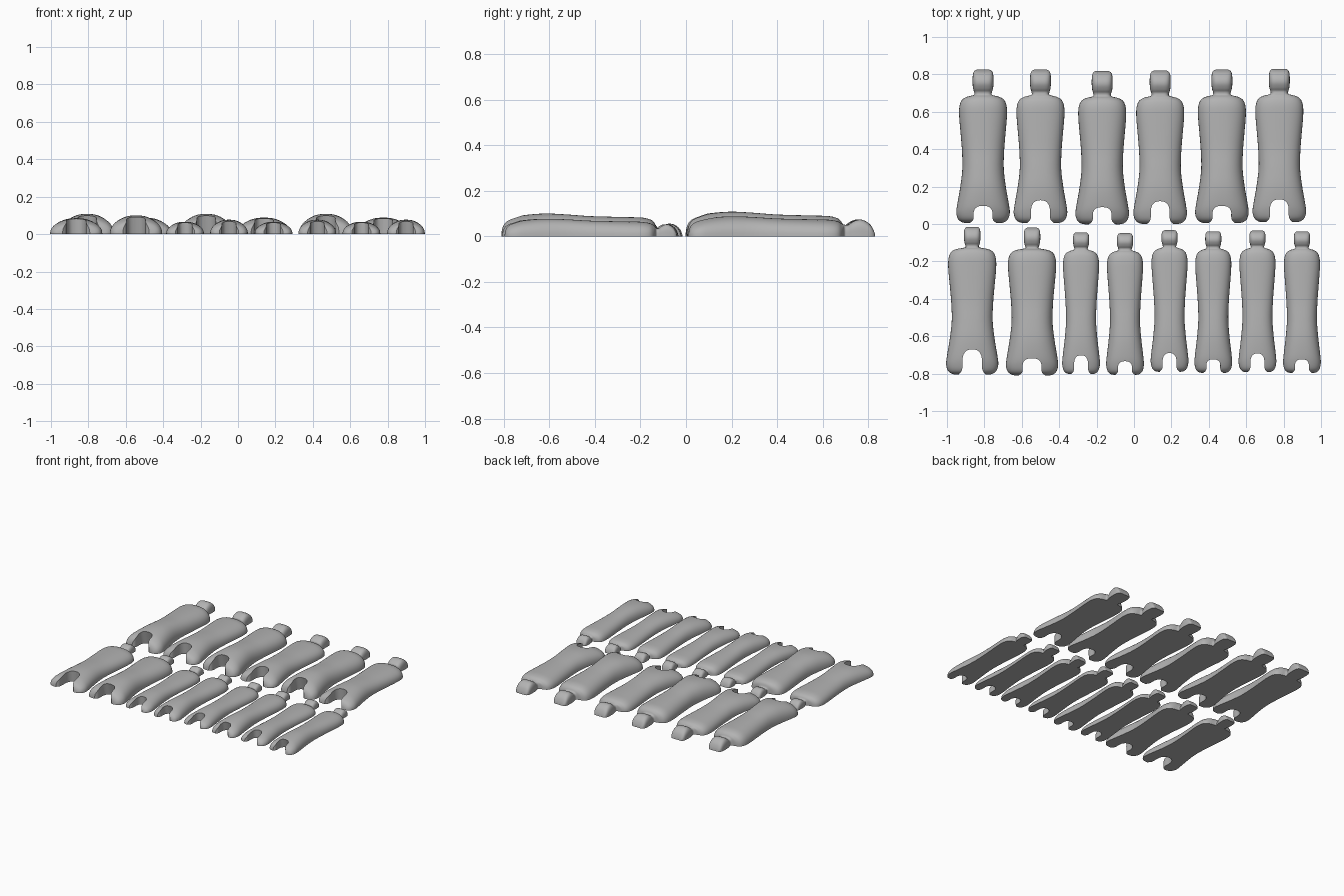
import bpy, bmesh, math
from mathutils import Vector

if "Cube" in bpy.data.objects:
    bpy.data.objects.remove(bpy.data.objects["Cube"])

grey = bpy.data.materials.new("plain grey")
grey.use_nodes = True
COLOUR = (0.45, 0.45, 0.45, 1)
grey.diffuse_color = COLOUR
grey.node_tree.nodes["Principled BSDF"].inputs["Base Color"].default_value = COLOUR

# Stations: position along the part, half width, height (fractions)
BODY = [(0, .62, .05), (.006, .78, .4), (.03, .93, .66), (.08, 1, .82), (.15, .96, .93),
        (.28, .85, 1), (.42, .77, .96), (.56, .78, .89), (.7, .83, .86), (.83, .88, .84),
        (.91, .87, .82), (.96, .78, .74), (.985, .6, .62)]
HEAD = [(0, .88, .7), (.12, .86, .68), (.25, .95, .85), (.45, 1, 1), (.65, 1, .95),
        (.85, .95, .68), (.96, .8, .32), (1, .6, .03)]
NOTCH = [(1.9, -.3), (1.45, -.02), (1.12, .12), (1, .3), (1, .6), (.85, .82), (.5, .96), (0, 1)]


def smooth_path(points, steps=4):
    """Catmull-Rom curve through the points."""
    pts = [Vector(p) for p in points]
    out = []
    for i in range(len(pts) - 1):
        a, b, c, d = pts[max(i - 1, 0)], pts[i], pts[i + 1], pts[min(i + 2, len(pts) - 1)]
        for k in range(steps):
            t = k / steps
            out.append(.5 * (2 * b + (c - a) * t + (2 * a - 5 * b + 4 * c - d) * t * t
                             + (3 * b - a - 3 * c + d) * t ** 3))
    return out + [pts[-1]]


def skin(name, rings):
    """Closed mesh through equal rings of points."""
    bm = bmesh.new()
    loops = [[bm.verts.new(p) for p in ring] for ring in rings]
    n = len(loops[0])
    for a, b in zip(loops, loops[1:]):
        for i in range(n):
            j = (i + 1) % n
            bm.faces.new((a[i], a[j], b[j], b[i]))
    bm.faces.new(loops[0])
    bm.faces.new(loops[-1])
    bmesh.ops.recalc_face_normals(bm, faces=bm.faces)
    mesh = bpy.data.meshes.new(name)
    bm.to_mesh(mesh)
    bm.free()
    mesh.materials.append(grey)
    obj = bpy.data.objects.new(name, mesh)
    bpy.context.collection.objects.link(obj)
    return obj


def half_section(y, w, h, power, x0, n=28):
    """Dome-shaped cross-section standing on the ground."""
    ring = []
    for i in range(n + 1):
        a = math.pi * i / n
        c, s = math.cos(a), max(math.sin(a), 0)
        if i == n:
            s = 0
        ring.append((x0 + w * math.copysign(abs(c) ** (2 / power), c), y,
                     max(h, .002) * s ** (2 / power)))
    return ring


def half_shell(name, x, y, size, height, hip, shoulder, notch):
    body_len, head_len, head_w, head_h = size
    # body and knob in one run of stations
    pts = []
    for t, w, h in BODY:
        scale = hip + (shoulder / .88 - hip) * t
        pts.append((y + t * body_len, w * scale, h * height, 2.4))
    for t, w, h in HEAD:
        pts.append((y + body_len + t * head_len, w * head_w, h * head_h, 3.6))
    obj = skin(name, [half_section(*p, x) for p in smooth_path(pts)])

    # rounded socket between the two feet
    depth, width, flare = notch
    half = smooth_path(NOTCH, 3)
    outline = [(p[0], p[1]) for p in half] + [(-p[0], p[1]) for p in reversed(half[:-1])]
    rings = []
    for z, grow in ((-.05, flare), (0, flare), (height, 1), (height + .05, 1)):
        rings.append([(x + px * width, y + py * depth * (grow if py > 0 else 1), z)
                      for px, py in outline])
    cutter = skin("socket_cutter", rings)
    cutter.hide_render = True
    mod = obj.modifiers.new("socket", 'BOOLEAN')
    mod.operation, mod.solver, mod.object = 'DIFFERENCE', 'EXACT', cutter
    bpy.ops.object.select_all(action='DESELECT')
    bpy.context.view_layer.objects.active = obj
    obj.select_set(True)
    bpy.ops.object.modifier_apply(modifier=mod.name)
    bpy.data.objects.remove(cutter)
    bpy.ops.object.shade_smooth_by_angle(angle=math.radians(40))


# Back row: six large half shells, tall and low in turn
LARGE = (.685, .135, .056, .073)
for i, (x, y) in enumerate([(-.807, .005), (-.5, .005), (-.17, -.002),
                            (.14, 0), (.47, .005), (.777, .01)]):
    tall = i % 2 == 0
    half_shell(f"large_shell_{i + 1}", x, y, LARGE, .108 if tall else .088, .143, .128,
               (.09, .05, 1.3) if tall else (.122, .05, 1.05))

# Front row: two medium half shells
MEDIUM = (.68, .11, .044, .055)
half_shell("medium_shell_1", -.865, -.805, MEDIUM, .085, .139, .129, (.135, .052, 1.05))
half_shell("medium_shell_2", -.545, -.81, MEDIUM, .1, .139, .129, (.09, .05, 1.3))

# Front row: six small half shells
SMALL = (.665, .092, .043, .052)
for i, (x, y) in enumerate([(-.283, -.802), (-.048, -.806), (.19, -.79),
                            (.424, -.796), (.66, -.792), (.898, -.796)]):
    tall = i % 2 == 1
    half_shell(f"small_shell_{i + 1}", x, y, SMALL, .077 if tall else .066, .1, .097,
               (.07, .037, 1.3) if tall else (.1, .037, 1.05))
